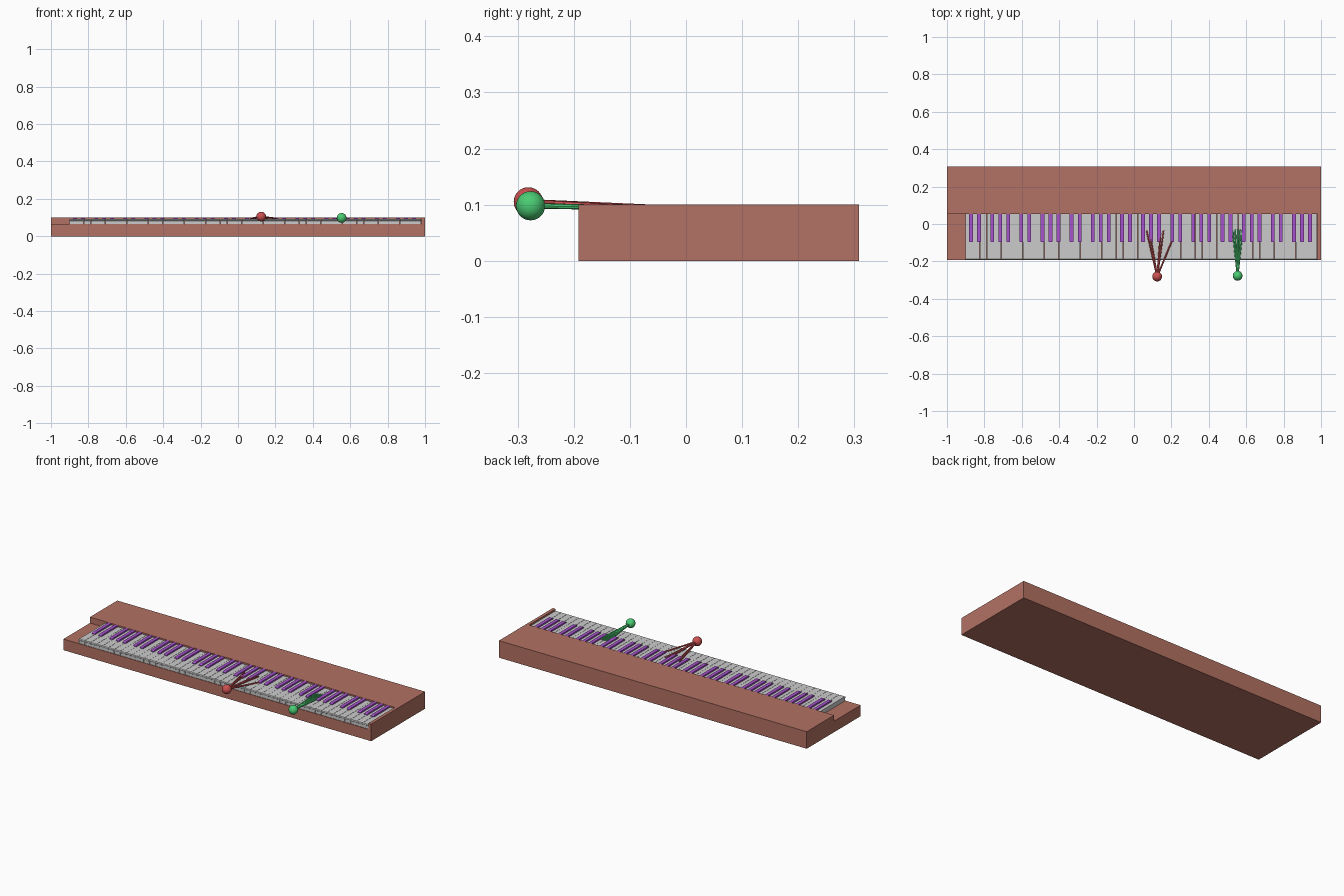
import bpy, bmesh, math
from mathutils import Vector

if "Cube" in bpy.data.objects:
    bpy.data.objects.remove(bpy.data.objects["Cube"])


def material(name, rgb):
    m = bpy.data.materials.new(name)
    m.diffuse_color = (*rgb, 1)
    m.use_nodes = True
    m.node_tree.nodes["Principled BSDF"].inputs["Base Color"].default_value = m.diffuse_color
    return m


BROWN = material("case brown", (0.45, 0.165, 0.125))
WHITE = material("key white", (0.60, 0.60, 0.60))
PURPLE = material("key purple", (0.38, 0.085, 0.60))
RED = material("hand red", (0.60, 0.08, 0.08))
GREEN = material("hand green", (0.07, 0.60, 0.17))


def finish(bm, name, mat):
    bmesh.ops.recalc_face_normals(bm, faces=bm.faces)
    me = bpy.data.meshes.new(name)
    bm.to_mesh(me)
    bm.free()
    me.materials.append(mat)
    ob = bpy.data.objects.new(name, me)
    bpy.context.collection.objects.link(ob)
    return ob


def add_profile(bm, pts, x0, x1):
    """Extrude a (y, z) outline from x0 to x1."""
    face = bm.faces.new([bm.verts.new((x0, y, z)) for y, z in pts])
    res = bmesh.ops.extrude_face_region(bm, geom=[face])
    for v in res["geom"]:
        if isinstance(v, bmesh.types.BMVert):
            v.co.x = x1


FRONT, BACK, STEP = -0.192, 0.308, 0.054
SHELF, TOP = 0.065, 0.1
KEY_X0, KEY_X1 = -0.902, 0.98

# case: low key shelf open to the left, raised back
bm = bmesh.new()
add_profile(bm, [(FRONT, 0), (BACK, 0), (BACK, TOP), (STEP, TOP),
                 (STEP, SHELF), (FRONT, SHELF)], -1, 1)
finish(bm, "case", BROWN)

# raised cheek at the right end
bm = bmesh.new()
add_profile(bm, [(FRONT, SHELF), (STEP, SHELF), (STEP, TOP), (FRONT, TOP)],
            KEY_X1 + 0.001, 1)
finish(bm, "right_cheek", BROWN)

# 49 white keys with a chamfered front edge
pitch = (KEY_X1 - KEY_X0) / 49
bm = bmesh.new()
for i in range(49):
    x = KEY_X0 + i * pitch
    add_profile(bm, [(FRONT + 0.003, SHELF), (STEP, SHELF), (STEP, 0.091),
                     (FRONT + 0.004, 0.091), (FRONT, 0.087), (FRONT, 0.083),
                     (FRONT + 0.003, 0.081)],
                x + 0.0006, x + pitch - 0.0006)
finish(bm, "white_keys", WHITE)

# black-note keys: two and three per octave, sloped at the front
bm = bmesh.new()
for octave in range(7):
    for pos in (0.80, 1.92, 3.75, 4.86, 5.97):
        x = KEY_X0 + (octave * 7 + pos) * pitch
        add_profile(bm, [(-0.097, 0.088), (STEP, 0.088), (STEP, 0.0995),
                         (-0.090, 0.0995), (-0.097, 0.095)],
                    x - 0.010, x + 0.010)
finish(bm, "sharp_keys", PURPLE)


def hand(name, mat, centre, tips):
    # palm ball
    bm = bmesh.new()
    bmesh.ops.create_uvsphere(bm, u_segments=32, v_segments=16, radius=0.026)
    bmesh.ops.translate(bm, verts=bm.verts, vec=centre)
    palm = finish(bm, name + "_palm", mat)
    for p in palm.data.polygons:
        p.use_smooth = True
    # thin fingers reaching to the keys
    bm = bmesh.new()
    for tip in tips:
        a, b = Vector(centre), Vector(tip)
        d = b - a
        res = bmesh.ops.create_cone(bm, cap_ends=True, segments=8,
                                    radius1=0.005, radius2=0.004, depth=d.length)
        rot = d.to_track_quat('Z', 'Y').to_matrix()
        for v in res["verts"]:
            v.co = rot @ v.co + (a + b) / 2
    finish(bm, name + "_fingers", mat)


hand("left_hand", RED, (0.124, -0.281, 0.105),
     [(0.067, -0.035, 0.095), (0.085, -0.05, 0.095), (0.142, -0.05, 0.095),
      (0.158, -0.035, 0.095), (0.205, -0.085, 0.095)])
hand("right_hand", GREEN, (0.554, -0.277, 0.098),
     [(0.528, -0.035, 0.093), (0.541, -0.03, 0.093), (0.554, -0.028, 0.093),
      (0.567, -0.03, 0.093), (0.580, -0.035, 0.093)])
